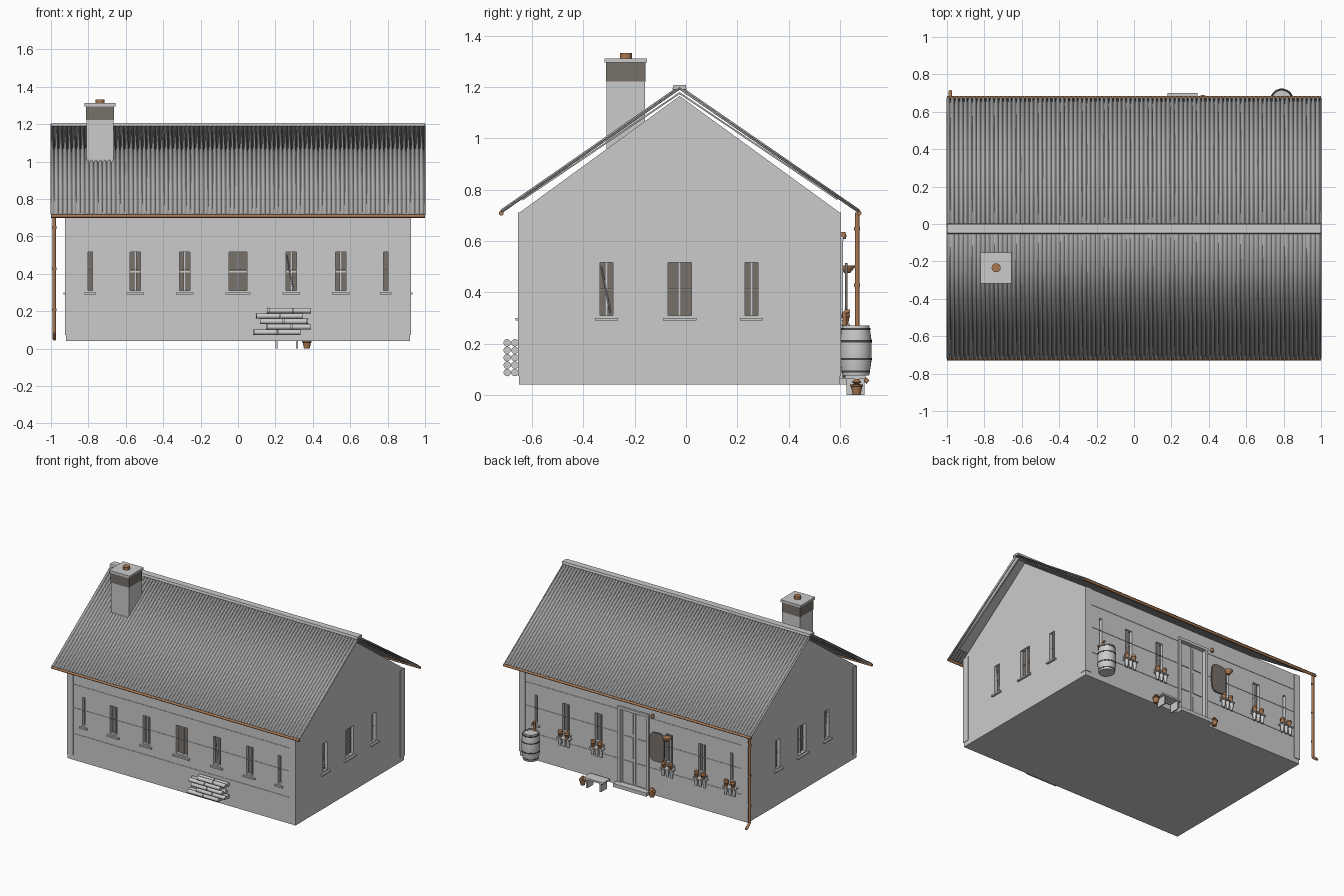
import bpy, bmesh, math, random
from mathutils import Vector

random.seed(4)
cube = bpy.data.objects.get("Cube")
if cube:
    bpy.data.objects.remove(cube, do_unlink=True)


def material(name, r, g, b):
    m = bpy.data.materials.new(name)
    m.use_nodes = True
    m.diffuse_color = (r, g, b, 1)
    for n in m.node_tree.nodes:
        if n.type == 'BSDF_PRINCIPLED':
            n.inputs["Base Color"].default_value = (r, g, b, 1)
    return m


GREY = material("pale grey", .6, .6, .6)
ROOF = material("roof grey", .42, .42, .42)
DARK = material("sooty brown", .19, .165, .145)
RUST = material("rust brown", .4, .19, .085)
IRON = material("dark iron", .07, .065, .06)


def finish(name, bm, mat, smooth=False):
    bmesh.ops.recalc_face_normals(bm, faces=bm.faces)
    me = bpy.data.meshes.new(name)
    bm.to_mesh(me)
    bm.free()
    me.materials.append(mat)
    ob = bpy.data.objects.new(name, me)
    bpy.context.collection.objects.link(ob)
    if smooth:
        bpy.ops.object.select_all(action='DESELECT')
        ob.select_set(True)
        bpy.context.view_layer.objects.active = ob
        bpy.ops.object.shade_smooth_by_angle(angle=math.radians(40))
    return ob


def add_box(bm, a, b):
    vs = bmesh.ops.create_cube(bm, size=1)["verts"]
    for v in vs:
        v.co = Vector([(p + q) / 2 + c * abs(q - p) for p, q, c in zip(a, b, v.co)])


def box(name, a, b, mat):
    bm = bmesh.new()
    add_box(bm, a, b)
    return finish(name, bm, mat)


def lathe(name, profile, at, mat, sides=20):
    """Revolve (radius, height) points about a vertical axis and cap the ends."""
    bm = bmesh.new()
    rings = []
    for r, z in profile:
        rings.append([bm.verts.new((at[0] + r * math.cos(math.tau * i / sides),
                                    at[1] + r * math.sin(math.tau * i / sides),
                                    at[2] + z)) for i in range(sides)])
    for low, high in zip(rings, rings[1:]):
        for i in range(sides):
            j = (i + 1) % sides
            bm.faces.new((low[i], low[j], high[j], high[i]))
    bm.faces.new(rings[0])
    bm.faces.new(rings[-1])
    return finish(name, bm, mat, True)


def rod(name, points, radius, mat, sides=12):
    """Round bar through the points, one capped cylinder per stretch."""
    bm = bmesh.new()
    for p, q in zip(points, points[1:]):
        p, q = Vector(p), Vector(q)
        d = q - p
        mtx = d.to_track_quat('Z', 'Y').to_matrix().to_4x4()
        mtx.translation = (p + q) / 2
        bmesh.ops.create_cone(bm, cap_ends=True, segments=sides, radius1=radius,
                              radius2=radius, depth=d.length, matrix=mtx)
    return finish(name, bm, mat, True)


def prism(name, outline, x0, x1, mat):
    """Extrude a (y, z) outline along x."""
    bm = bmesh.new()
    face = bm.faces.new([bm.verts.new((x0, y, z)) for y, z in outline])
    new = bmesh.ops.extrude_face_region(bm, geom=[face])["geom"]
    bmesh.ops.translate(bm, vec=(x1 - x0, 0, 0),
                        verts=[v for v in new if isinstance(v, bmesh.types.BMVert)])
    return finish(name, bm, mat)


# Walls: u runs along a wall, d is the distance outwards from it
FRONT, BACK, SIDE, MID = -.65, .60, .92, -.025


def on_wall(wall, u, d, z):
    return {"front": (u, FRONT - d, z), "back": (u, BACK + d, z),
            "left": (SIDE + d, u, z), "right": (-SIDE - d, u, z)}[wall]


def wall_box(name, wall, u, w, d0, d1, z0, z1, mat):
    return box(name, on_wall(wall, u - w / 2, d0, z0), on_wall(wall, u + w / 2, d1, z1), mat)


house = prism("house_body", [(FRONT, .04), (BACK, .04), (BACK, .71), (MID, 1.165), (FRONT, .71)],
              -SIDE, SIDE, GREY)

windows = []
for wall in ("front", "back"):
    for u, w in ((.79, .022), (.55, .056), (.285, .056)):
        windows += [(wall, u, w), (wall, -u, w)]
windows.append(("front", 0, .095))
for wall in ("left", "right"):
    windows += [(wall, -.31, .052), (wall, MID, .092), (wall, .255, .05)]

# Cut the window and door recesses
bm = bmesh.new()
for wall, u, w in windows:
    add_box(bm, on_wall(wall, u - w / 2, -.03, .31), on_wall(wall, u + w / 2, .03, .515))
add_box(bm, on_wall("back", -.105, -.03, .06), on_wall("back", .105, .03, .6))
cutter = finish("recess_cutter", bm, GREY)
cutter.hide_render = True
mod = house.modifiers.new("recesses", 'BOOLEAN')
mod.operation, mod.object, mod.solver = 'DIFFERENCE', cutter, 'EXACT'
bpy.context.view_layer.objects.active = house
bpy.ops.object.modifier_apply(modifier=mod.name)
bpy.data.objects.remove(cutter, do_unlink=True)

# Panes, mullions and sills
for wall, u, w in windows:
    wall_box("window_pane", wall, u, w, -.029, -.024, .31, .515, DARK)
    if w > .03:
        wall_box("window_mullion", wall, u, .012, -.025, -.012, .31, .515, GREY)
        wall_box("window_crossbar", wall, u, w, -.025, -.018, .408, .414, GREY)
    wall_box("window_sill", wall, u, w + .038, -.01, .014, .289, .3, GREY)
for wall, u in (("front", .28), ("left", -.31), ("right", -.31)):
    rod("loose_slat", [on_wall(wall, u - .02, -.012, .5), on_wall(wall, u + .015, -.012, .32)],
        .003, GREY, 6)

# Boarding joints on the long walls, corner trims
for z in (.23, .42, .59):
    box("board_joint", (-SIDE, FRONT - .003, z), (SIDE, FRONT, z + .004), GREY)
    for s in (-1, 1):
        box("board_joint", (s * .125, BACK, z), (s * SIDE, BACK + .003, z + .004), GREY)
for s in (-1, 1):
    for y0, y1 in ((FRONT - .005, FRONT + .045), (BACK - .045, BACK + .005)):
        box("corner_trim", (s * (SIDE - .045), y0, .073), (s * (SIDE + .004), y1, .71), GREY)

# Back door with frame, two leaves and step
for s in (-1, 1):
    wall_box("door_jamb", "back", s * .115, .022, -.01, .012, .05, .615, GREY)
    wall_box("door_leaf", "back", s * .052, .1, -.03, -.018, .06, .6, GREY)
    for z in (.07, .25, .43):
        wall_box("door_panel", "back", s * .052, .07, -.018, -.012, z, z + .155, GREY)
wall_box("door_lintel", "back", 0, .25, -.01, .014, .6, .62, GREY)
wall_box("door_step", "back", 0, .27, 0, .05, .04, .066, GREY)

# Corrugated roof sheets with underlay
EAVE_Z, RIDGE_Z, WAVES, STEPS = .715, 1.198, 85, 8
for name, eave in (("front_roof", -.72), ("back_roof", .675)):
    slope = Vector((0, eave - MID, EAVE_Z - RIDGE_Z)).normalized()
    normal = Vector((0, math.copysign(-slope.z, eave), abs(slope.y)))
    bm = bmesh.new()
    rows = []
    n = WAVES * STEPS
    for y, z in ((eave, EAVE_Z), (MID, RIDGE_Z)):
        rows.append([bm.verts.new(Vector((-1 + 2 * i / n, y, z))
                                  + normal * .005 * math.sin(math.tau * i / STEPS))
                     for i in range(n + 1)])
    for i in range(n):
        bm.faces.new((rows[0][i], rows[0][i + 1], rows[1][i + 1], rows[1][i]))
    sheet = finish(name, bm, ROOF, True)
    mod = sheet.modifiers.new("thickness", 'SOLIDIFY')
    mod.thickness, mod.offset = .004, 0
    inner = MID + (eave - MID) * .88
    prism("roof_underlay", [(inner, .758), (MID, 1.172), (MID, 1.18), (inner, .766)],
          -.97, .97, ROOF)
    # Gutter under the eave
    rod("gutter", [(-1, eave, .708), (1, eave, .708)], .009, RUST)
prism("ridge_cap", [(MID - .028, 1.19), (MID - .024, 1.207), (MID + .024, 1.207),
                    (MID + .028, 1.19)], -1, 1, GREY)
rod("downpipe", [(-.982, .667, .71), (-.982, .667, .085), (-.982, .71, .05)], .009, RUST)
for z in (.2, .42, .64):
    rod("pipe_clip", [(-.982, .667, z), (-.982, .667, z + .014)], .012, RUST)

# Chimney
box("chimney_stack", (-.81, -.31, .93), (-.665, -.16, 1.225), GREY)
box("chimney_band", (-.812, -.312, 1.222), (-.663, -.158, 1.297), DARK)
box("chimney_cap", (-.82, -.318, 1.295), (-.655, -.152, 1.312), GREY)
lathe("chimney_pot", [(.024, 0), (.024, .022)], (-.737, -.234, 1.31), RUST)

# Stacked logs against the front wall
for row in range(5):
    for y in (-.697, -.667):
        start = .08 + .035 * ((row * 2) % 3) + random.uniform(0, .02)
        z = .087 + row * .029
        rod("log", [(start, y, z), (start + .125, y, z)], .0145, GREY)
        rod("log", [(start + .13, y, z), (min(.39, start + .25), y, z)], .0145, GREY)

# Planters under the back windows
for u in (.55, .285, -.285, -.55, -.79):
    wall_box("planter_shelf", "back", u, .1, 0, .04, .268, .276, GREY)
    for k in (-1, 0, 1):
        at = on_wall("back", u + k * .034, .022, 0)
        lathe("planter_cup", [(.009, .215), (.014, .268)], at, GREY, 10)
    for k in (-.5, .6):
        at = on_wall("back", u + k * .05, .022, .276)
        lathe("flower_pot", [(.011, 0), (.016, .028), (.018, .03), (.015, .045)], at, RUST, 10)

# Hanging board, lamp and basket beside the door
bm = bmesh.new()
outline = [bm.verts.new(on_wall("back", -.205 + .06 * math.copysign(abs(math.cos(t)) ** .5, math.cos(t)),
                                .02, .41 + .105 * math.copysign(abs(math.sin(t)) ** .5, math.sin(t))))
           for t in [math.tau * (i + .5) / 24 for i in range(24)]]
face = bm.faces.new(outline)
new = bmesh.ops.extrude_face_region(bm, geom=[face])["geom"]
bmesh.ops.translate(bm, vec=(0, .01, 0), verts=[v for v in new if isinstance(v, bmesh.types.BMVert)])
finish("hanging_board", bm, DARK)
lathe("hanging_basket", [(.012, 0), (.03, .022), (.03, .03)], (-.285, .628, .475), RUST)
lathe("wall_lamp", [(.01, 0), (.013, .012), (.008, .026)], (-.16, .613, .608), RUST, 12)

# Bench and potted plants by the door
box("bench_top", (.18, .62, .062), (.34, .7, .075), GREY)
for x in (.2, .31):
    box("bench_leg", (x, .625, 0), (x + .01, .695, .062), GREY)
for x, y, z in ((.368, .665, 0), (-.165, .628, .04)):
    lathe("plant_pot", [(.015, 0), (.022, .032), (.025, .034), (.025, .04), (.012, .042)],
          (x, y, z), RUST)
    lathe("dry_plant", [(.006, .04), (.018, .05), (.008, .062)], (x, y, z), RUST, 8)

# Water barrel with hoops and a small pump
barrel = (.79, .662, .075)
lathe("barrel", [(.052, 0), (.06, .05), (.062, .1), (.06, .145), (.053, .195), (.046, .195),
                 (.046, .188)], barrel, GREY, 28)
for z, r in ((.012, .056), (.06, .0625), (.13, .0625), (.178, .0575)):
    lathe("barrel_hoop", [(r, z), (r, z + .008)], barrel, IRON, 28)
rod("pump", [(.79, .618, .26), (.79, .618, .325), (.79, .64, .325)], .008, RUST)
